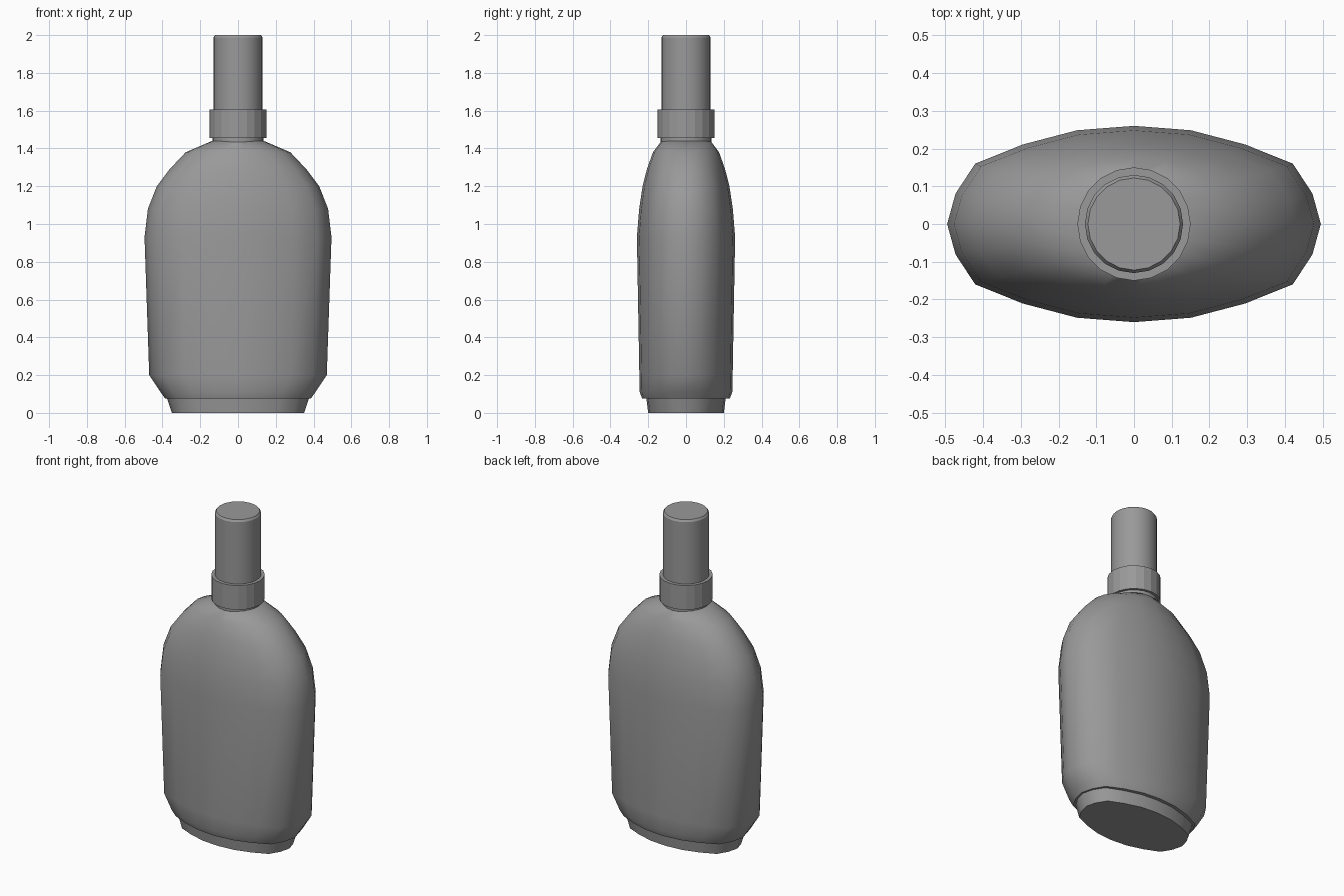
import bpy, bmesh, math

if "Cube" in bpy.data.objects:
    bpy.data.objects.remove(bpy.data.objects["Cube"])

grey = bpy.data.materials.new("plain_grey")
grey.use_nodes = True
COLOUR = (0.32, 0.32, 0.32, 1)
grey.diffuse_color = COLOUR
grey.node_tree.nodes["Principled BSDF"].inputs["Base Color"].default_value = COLOUR

# Quarter outlines of unit size, from the side tip to the middle of the front
ROUND = [(math.cos(i * math.pi / 10), math.sin(i * math.pi / 10)) for i in range(6)]
LENS = [(1, 0), (.955, .31), (.85, .615), (.595, .81), (.305, .955), (0, 1)]


def full_outline(quarter):
    half = quarter + [(-x, y) for x, y in quarter[-2::-1]]
    return half + [(x, -y) for x, y in half[-2:0:-1]]


def loft(name, rows, angle):
    """Skin capped rings; each row is z, half width, half depth, roundness."""
    bm = bmesh.new()
    rings = []
    for z, rx, ry, roundness in rows:
        ring = []
        for a, b in zip(full_outline(LENS), full_outline(ROUND)):
            x, y = (p + (q - p) * roundness for p, q in zip(a, b))
            ring.append(bm.verts.new((x * rx, y * ry, z)))
        rings.append(ring)
    n = len(rings[0])
    for low, high in zip(rings, rings[1:]):
        for i in range(n):
            j = (i + 1) % n
            bm.faces.new((low[i], low[j], high[j], high[i]))
    bm.faces.new(rings[0][::-1])
    bm.faces.new(rings[-1])
    mesh = bpy.data.meshes.new(name)
    bm.to_mesh(mesh)
    bm.free()
    mesh.materials.append(grey)
    obj = bpy.data.objects.new(name, mesh)
    bpy.context.collection.objects.link(obj)
    if angle:
        bpy.ops.object.select_all(action='DESELECT')
        obj.select_set(True)
        bpy.context.view_layer.objects.active = obj
        bpy.ops.object.shade_smooth_by_angle(angle=math.radians(angle))
    return obj


def turned(name, profile, angle):
    return loft(name, [(z, r, r, 1) for z, r in profile], angle)


# Foot and flattened bottle
loft("foot", [(0, .35, .20, 0), (.076, .375, .21, 0)], 45)
loft("bottle_body", [
    (.075, .385, .232, 0), (.11, .41, .245, 0), (.2, .47, .247, 0),
    (.93, .495, .26, 0), (1.08, .477, .248, 0), (1.2, .43, .23, .1),
    (1.29, .362, .207, .3), (1.38, .277, .175, .6), (1.44, .137, .13, 1),
], 50)

# Neck, faceted collar and tall cap
turned("neck", [(1.43, .135), (1.456, .135)], 30)
turned("collar", [(1.455, .15), (1.605, .15)], 0)
turned("cap", [(1.6, .13), (1.988, .13), (2, .122)], 30)
